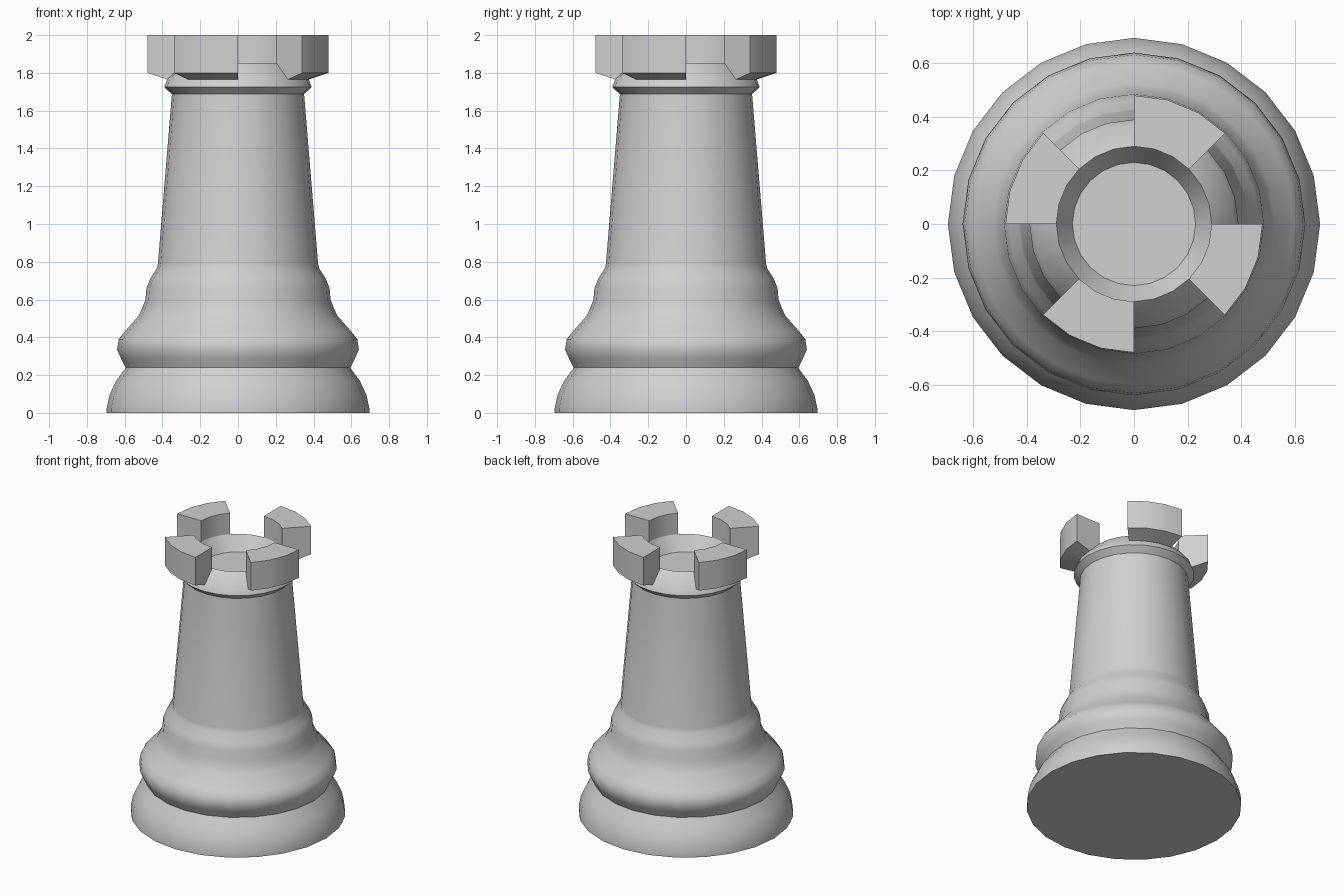
import bpy, bmesh, math

if "Cube" in bpy.data.objects:
    bpy.data.objects.remove(bpy.data.objects["Cube"])

SIDES = 24

stone = bpy.data.materials.new("light_grey")
stone.diffuse_color = (0.63, 0.63, 0.63, 1)
stone.use_nodes = True
stone.node_tree.nodes["Principled BSDF"].inputs["Base Color"].default_value = stone.diffuse_color


def sweep(bm, profile, start, steps, caps=False):
    """Revolve (radius, z) points about z in 15 degree steps."""
    rings = []
    for i in range(steps + 1):
        a = start + i * math.tau / SIDES
        rings.append([bm.verts.new((r * math.cos(a), r * math.sin(a), z)) for r, z in profile])
    for a, b in zip(rings, rings[1:]):
        for k in range(len(profile) - 1):
            bm.faces.new((a[k], b[k], b[k + 1], a[k + 1]))
    if caps:
        bm.faces.new(rings[0])
        bm.faces.new(rings[-1][::-1])


def finish(bm, name, angle):
    bmesh.ops.remove_doubles(bm, verts=bm.verts, dist=1e-5)
    me = bpy.data.meshes.new(name)
    bmesh.ops.recalc_face_normals(bm, faces=bm.faces)
    bm.to_mesh(me)
    bm.free()
    me.materials.append(stone)
    me.shade_smooth()
    me.set_sharp_from_angle(angle=math.radians(angle))
    ob = bpy.data.objects.new(name, me)
    bpy.context.collection.objects.link(ob)
    return ob


# Turned body: foot, collars, tapered shaft, neck rim and recessed top
body = [(0.695, 0), (0.695, 0.025), (0.68, 0.095), (0.645, 0.17), (0.60, 0.23),
        (0.595, 0.24), (0.62, 0.29), (0.64, 0.335), (0.632, 0.39), (0.60, 0.43),
        (0.525, 0.515), (0.51, 0.55), (0.49, 0.60), (0.485, 0.66), (0.465, 0.71),
        (0.43, 0.765), (0.424, 0.79), (0.35, 1.687), (0.39, 1.725), (0.375, 1.765),
        (0.29, 1.85), (0.23, 1.75)]
bm = bmesh.new()
sweep(bm, body, 0, SIDES)
bmesh.ops.remove_doubles(bm, verts=bm.verts, dist=1e-5)
bmesh.ops.holes_fill(bm, edges=[e for e in bm.edges if e.is_boundary], sides=0)
finish(bm, "tower_body", 40)

# Four battlement blocks, each an eighth of a ring, resting on the sloped rim
block = [(0.375, 1.765), (0.48, 1.80), (0.48, 2.0), (0.29, 2.0), (0.29, 1.85)]
for n in range(4):
    bm = bmesh.new()
    sweep(bm, block, math.radians(45 + 90 * n), SIDES // 8, caps=True)
    finish(bm, f"battlement_{n + 1}", 30)
